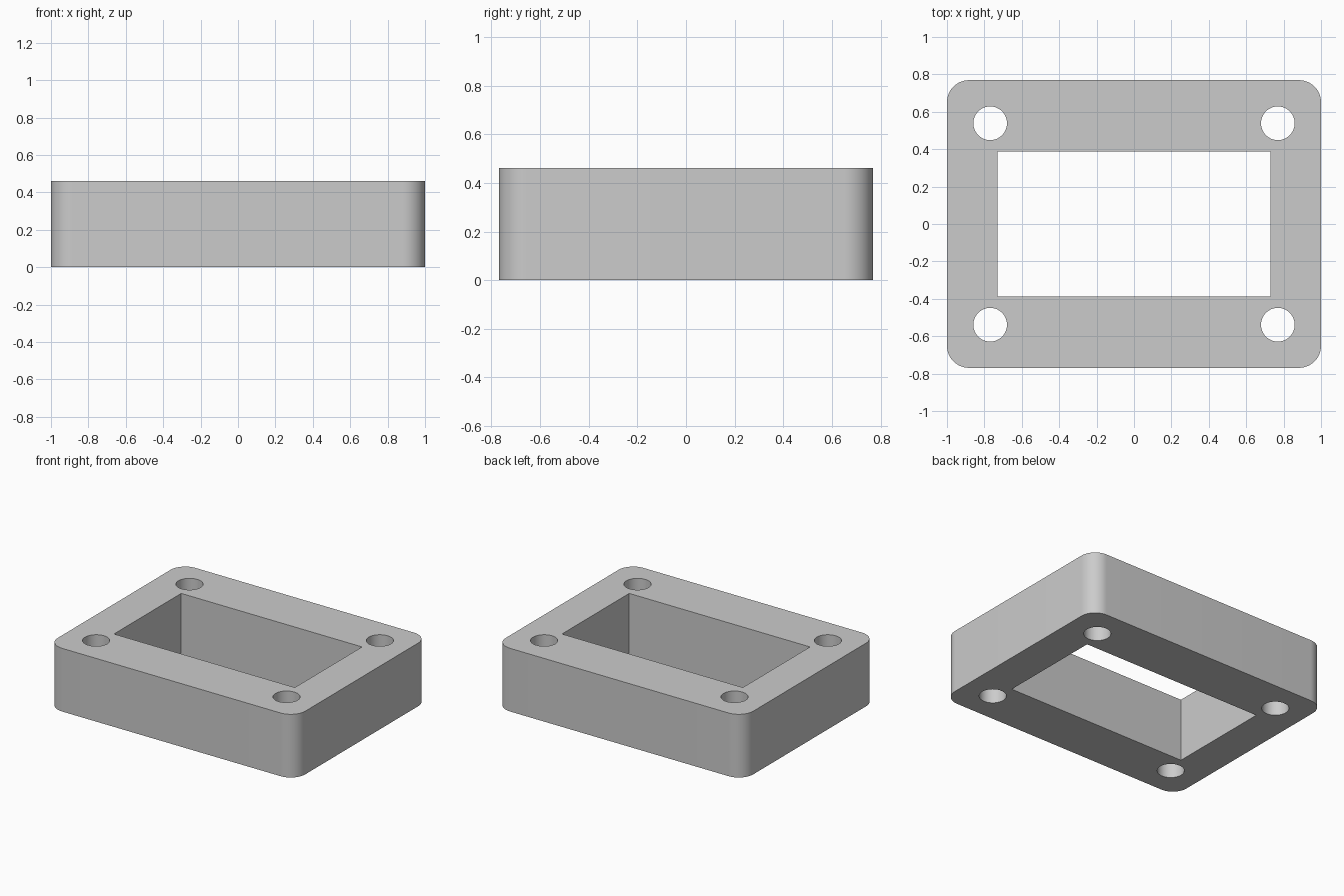
import bpy
import bmesh
from math import radians

WIDTH, DEPTH, HEIGHT = 2.0, 1.538, 0.4615
CORNER = 0.118

old = bpy.data.objects.get("Cube")
if old:
    bpy.data.objects.remove(old, do_unlink=True)

grey = bpy.data.materials.new("plain grey")
grey.use_nodes = True
colour = (0.6, 0.6, 0.6, 1)
grey.diffuse_color = colour
grey.node_tree.nodes["Principled BSDF"].inputs["Base Color"].default_value = colour


def make_box(name, size):
    """Box with its base centred on the middle of the frame height."""
    bm = bmesh.new()
    bmesh.ops.create_cube(bm, size=1)
    bmesh.ops.scale(bm, vec=size, verts=bm.verts)
    bmesh.ops.translate(bm, vec=(0, 0, HEIGHT / 2), verts=bm.verts)
    return finish(bm, name)


def finish(bm, name):
    mesh = bpy.data.meshes.new(name)
    bm.to_mesh(mesh)
    bm.free()
    mesh.materials.append(grey)
    obj = bpy.data.objects.new(name, mesh)
    bpy.context.collection.objects.link(obj)
    return obj


# Frame block with rounded upright corners
frame = make_box("frame", (WIDTH, DEPTH, HEIGHT))
bm = bmesh.new()
bm.from_mesh(frame.data)
upright = [e for e in bm.edges if abs(e.verts[0].co.z - e.verts[1].co.z) > 0.1]
bmesh.ops.bevel(bm, geom=upright, offset=CORNER, segments=16, profile=0.5, affect='EDGES')
bm.to_mesh(frame.data)
bm.free()

# Cutters: central window and four bolt holes
cutters = [make_box("window_cutter", (1.4615, 0.776, HEIGHT * 2))]
for x in (-0.769, 0.769):
    for y in (-0.5385, 0.5385):
        bm = bmesh.new()
        bmesh.ops.create_cone(bm, cap_ends=True, segments=64, radius1=0.09,
                              radius2=0.09, depth=HEIGHT * 2)
        bmesh.ops.translate(bm, vec=(x, y, HEIGHT / 2), verts=bm.verts)
        cutters.append(finish(bm, "bolt_hole_cutter"))

bpy.ops.object.select_all(action='DESELECT')
frame.select_set(True)
bpy.context.view_layer.objects.active = frame
for cutter in cutters:
    cutter.hide_render = True
    cut = frame.modifiers.new("cut", 'BOOLEAN')
    cut.operation = 'DIFFERENCE'
    cut.solver = 'EXACT'
    cut.object = cutter
    bpy.ops.object.modifier_apply(modifier=cut.name)
for cutter in cutters:
    bpy.data.objects.remove(cutter, do_unlink=True)

bpy.ops.object.shade_smooth_by_angle(angle=radians(30))
